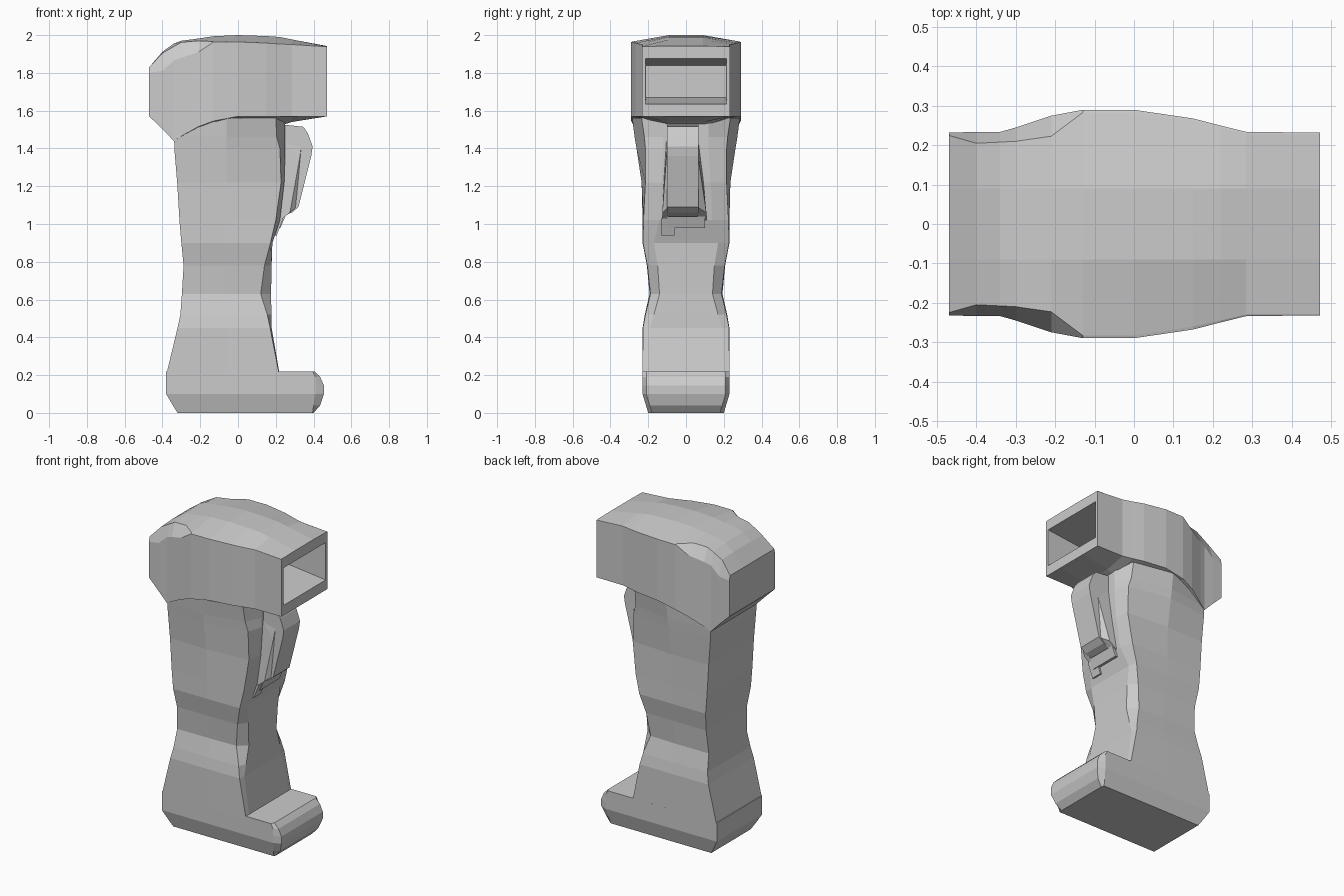
import bpy, bmesh


def loft(name, rings):
    """Skin a list of equal-length closed rings and cap both ends."""
    bm = bmesh.new()
    rows = [[bm.verts.new(p) for p in r] for r in rings]
    n = len(rows[0])
    for a, b in zip(rows, rows[1:]):
        for i in range(n):
            j = (i + 1) % n
            bm.faces.new((a[i], a[j], b[j], b[i]))
    caps = [bm.faces.new(rows[0][::-1]), bm.faces.new(rows[-1])]
    bmesh.ops.recalc_face_normals(bm, faces=bm.faces)
    me = bpy.data.meshes.new(name)
    bm.to_mesh(me)
    bm.free()
    ob = bpy.data.objects.new(name, me)
    bpy.context.collection.objects.link(ob)
    return ob


def mirrored(half):
    """Half outline (y >= 0) plus its reflection, as one closed ring."""
    return half + [(x, -y, z) for x, y, z in reversed(half)]


# Head: x, half width, bottom side z, bottom centre z, shoulder z, inner width, inner z, crown z
head_stations = [
    (-0.47, .232, 1.57, 1.57, 1.80, .225, 1.83, 1.83),
    (-0.40, .234, 1.502, 1.502, 1.81, .205, 1.905, 1.912),
    (-0.34, .234, 1.44, 1.44, 1.865, .208, 1.94, 1.955),
    (-0.30, .245, 1.465, 1.46, 1.88, .21, 1.962, 1.97),
    (-0.21, .275, 1.515, 1.50, 1.91, .223, 1.97, 1.982),
    (-0.13, .290, 1.545, 1.52, 1.963, .283, 1.966, 1.994),
    (0.00, .290, 1.57, 1.52, 1.964, .283, 1.966, 2.00),
    (0.15, .268, 1.57, 1.52, 1.958, .26, 1.960, 1.995),
    (0.22, .250, 1.57, 1.52, 1.953, .245, 1.956, 1.99),
    (0.285, .234, 1.57, 1.54, 1.950, .23, 1.952, 1.977),
    (0.472, .232, 1.57, 1.57, 1.938, .23, 1.94, 1.942),
]
head = loft("head", [mirrored([(x, .10, bc), (x, w, bs), (x, w, s), (x, wi, zi), (x, .09, t)])
                     for x, w, bs, bc, s, wi, zi, t in head_stations])

# Tapered scanning window cut into the head
window = loft("window_cutter", [
    [(x, -w, lo), (x, w, lo), (x, w, hi), (x, -w, hi)]
    for x, w, lo, hi in [(.18, .212, 1.67, 1.84), (.472, .215, 1.635, 1.875), (.6, .215, 1.635, 1.875)]])
window.hide_render = True
window.hide_set(True)
cut = head.modifiers.new("window", 'BOOLEAN')
cut.operation = 'DIFFERENCE'
cut.solver = 'EXACT'
cut.object = window

# Handle: z, back x, back width, mid width, side front x, side width, nose x, nose width
handle_stations = [
    (0.20, -.38, .23, .23, .219, .23, .221, .20),
    (0.45, -.32, .23, .23, .17, .228, .178, .19),
    (0.52, -.305, .218, .218, .155, .215, .177, .17),
    (0.63, -.297, .193, .193, .12, .188, .175, .14),
    (0.78, -.288, .207, .207, .14, .205, .178, .15),
    (0.90, -.30, .23, .23, .172, .228, .182, .17),
    (1.02, -.31, .23, .23, .20, .225, .222, .14),
    (1.22, -.322, .23, .235, .228, .215, .245, .13),
    (1.40, -.337, .232, .262, .222, .215, .25, .12),
    (1.46, -.338, .232, .272, .205, .22, .25, .12),
    (1.56, -.30, .238, .285, .20, .235, .25, .12),
]
loft("handle", [mirrored([(xb, wb, z), (-.06, wm, z), (xs, ws, z), (xn, wn, z)])
                for z, xb, wb, wm, xs, ws, xn, wn in handle_stations])

# Foot: z, back x, side end x, front x, half width
foot_stations = [
    (0.0, -.32, .395, .40, .20),
    (0.04, -.345, .40, .435, .212),
    (0.10, -.38, .41, .455, .23),
    (0.145, -.38, .41, .455, .23),
    (0.19, -.38, .41, .435, .23),
    (0.22, -.38, .395, .405, .23),
]
loft("foot", [mirrored([(xb, w, z), (xs, w, z), (xf, w - .02, z)])
              for z, xb, xs, xf, w in foot_stations])


def side_plate(name, profile, y0, y1):
    return loft(name, [[(x, y, z) for x, z in profile] for y in (y0, y1)])


# Trigger blade
side_plate("trigger", [(.20, 1.53), (.345, 1.515), (.37, 1.48), (.395, 1.41), (.388, 1.36),
                       (.32, 1.09), (.285, 1.06), (.20, 1.03)], -.10, .065)

# Trigger cheeks flaring out towards the bottom
for side, y, flare in (("left", -.095, -.125), ("right", .06, .108)):
    loft("trigger_cheek_" + side, [
        [(.20, y, 1.51), (.345, y, 1.48), (.31, y, 1.09), (.20, y, 1.0)],
        [(.20, y * 1.1, 1.49), (.325, y * 1.1, 1.34), (.275, flare, 1.06), (.20, flare, 1.0)]])

# Pad and catch under the trigger
side_plate("trigger_pad", [(.17, .98), (.225, .98), (.25, 1.04), (.17, 1.04)], -.10, .10)
side_plate("trigger_catch", [(.15, .94), (.205, .94), (.24, 1.03), (.17, 1.03)], -.132, -.06)
